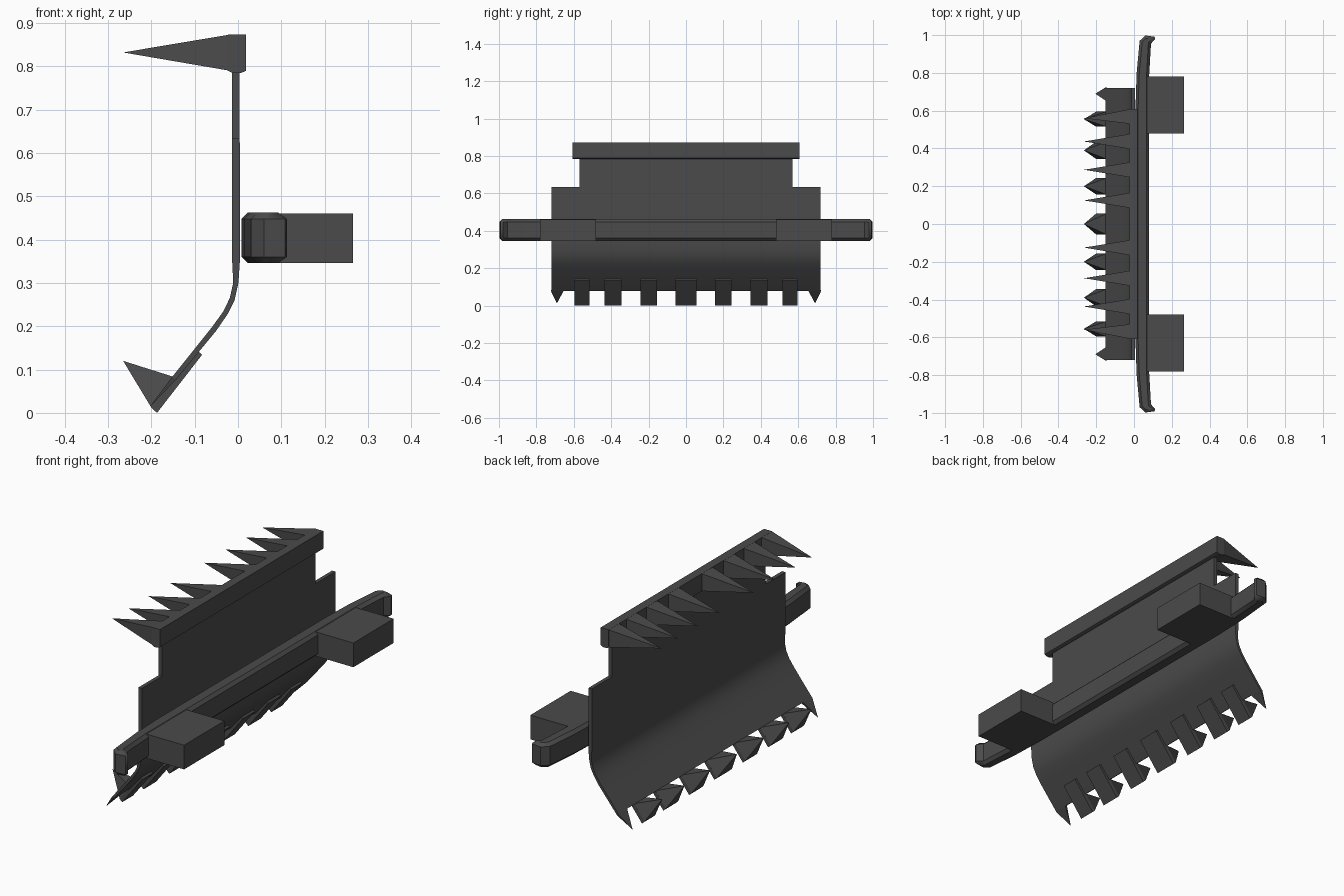
import bpy, bmesh

if "Cube" in bpy.data.objects:
    bpy.data.objects.remove(bpy.data.objects["Cube"])

steel = bpy.data.materials.new("dark_steel")
steel.diffuse_color = (0.07, 0.07, 0.07, 1)
steel.use_nodes = True
steel.node_tree.nodes["Principled BSDF"].inputs["Base Color"].default_value = steel.diffuse_color


def finish(name, bm, bevel=0.0):
    bmesh.ops.recalc_face_normals(bm, faces=bm.faces)
    me = bpy.data.meshes.new(name)
    bm.to_mesh(me)
    bm.free()
    ob = bpy.data.objects.new(name, me)
    bpy.context.collection.objects.link(ob)
    me.materials.append(steel)
    if bevel:
        m = ob.modifiers.new("bevel", 'BEVEL')
        m.width, m.segments, m.limit_method = bevel, 1, 'ANGLE'
        m.angle_limit = 0.9
    bpy.ops.object.select_all(action='DESELECT')
    ob.select_set(True)
    bpy.context.view_layer.objects.active = ob
    bpy.ops.object.shade_smooth_by_angle(angle=0.6)
    return ob


def loft(name, ring_a, ring_b, bevel=0.0):
    """Closed solid between two matching outlines."""
    bm = bmesh.new()
    a = [bm.verts.new(p) for p in ring_a]
    b = [bm.verts.new(p) for p in ring_b]
    bm.faces.new(a)
    bm.faces.new(b)
    for i in range(len(a)):
        j = (i + 1) % len(a)
        bm.faces.new((a[i], a[j], b[j], b[i]))
    return finish(name, bm, bevel)


def slab(name, xz, y0, y1, bevel=0.0):
    return loft(name, [(x, y0, z) for x, z in xz], [(x, y1, z) for x, z in xz], bevel)


def pyramid(name, base, tip):
    bm = bmesh.new()
    vs = [bm.verts.new(p) for p in base]
    t = bm.verts.new(tip)
    bm.faces.new(vs)
    for i in range(len(vs)):
        bm.faces.new((vs[i], vs[(i + 1) % len(vs)], t))
    return finish(name, bm)


# curved lower blade
back = [(.004, .635), (.005, .36), (.001, .30), (-.008, .26), (-.024, .228), (-.05, .19), (-.143, .077)]
front = [(-.152, .083), (-.06, .198), (-.034, .234), (-.019, .265), (-.011, .30), (-.014, .36), (-.014, .635)]
slab("lower_blade", back + front, -.72, .72)

# upper panel and its top rail
slab("upper_panel", [(-.014, .62), (.004, .62), (.004, .80), (-.014, .80)], -.57, .57)
slab("top_rail", [(-.023, .79), (-.012, .784), (.006, .784), (.019, .79), (.019, .873), (-.023, .873)], -.608, .608)

# long spikes along the top rail
for s in (-1, 1):
    for tip, lo, hi in ((.56, .53, .608), (.437, .397, .477), (.287, .247, .327), (.125, .085, .165)):
        base = [(-.02, s * lo, .79), (-.02, s * hi, .79), (-.02, s * hi, .873), (-.02, s * lo, .873)]
        pyramid("top_spike", base, (-.265, s * tip, .832))

# bottom teeth: a strap behind the blade with a pointed tip in front
strap = [(-.083, .134), (-.187, 0), (-.2, .012), (-.096, .146)]
for y, w in ((-.555, .04), (-.39, .046), (-.2, .044), (0, .056), (.2, .044), (.39, .046), (.555, .04)):
    slab("tooth_strap", strap, y - w, y + w)
    base = [(-.2, y - w, .012), (-.2, y + w, .012), (-.145, y + w, .082), (-.145, y - w, .082)]
    pyramid("tooth_tip", base, (-.265, y, .12))

# corner fangs, bumper end brackets
for s in (-1, 1):
    base = [(-.143, s * .655, .077), (-.143, s * .722, .077), (-.152, s * .722, .083), (-.152, s * .655, .083)]
    pyramid("corner_fang", base, (-.205, s * .69, .012))
    slab("mount_bracket", [(.06, .346), (.265, .346), (.265, .46), (.06, .46)], s * .48, s * .78)

# bumper bar with hooked ends
half = [(.008, .62), (.014, .8), (.03, .97), (.06, .998), (.122, .99), (.09, .955), (.08, .78)]
outline = half + [(x, -y) for x, y in reversed(half)]
loft("bumper_bar", [(x, y, .346) for x, y in outline], [(x, y, .462) for x, y in outline], .014)

# centre the long axis depth and height as drawn
bpy.ops.object.select_all(action='DESELECT')
